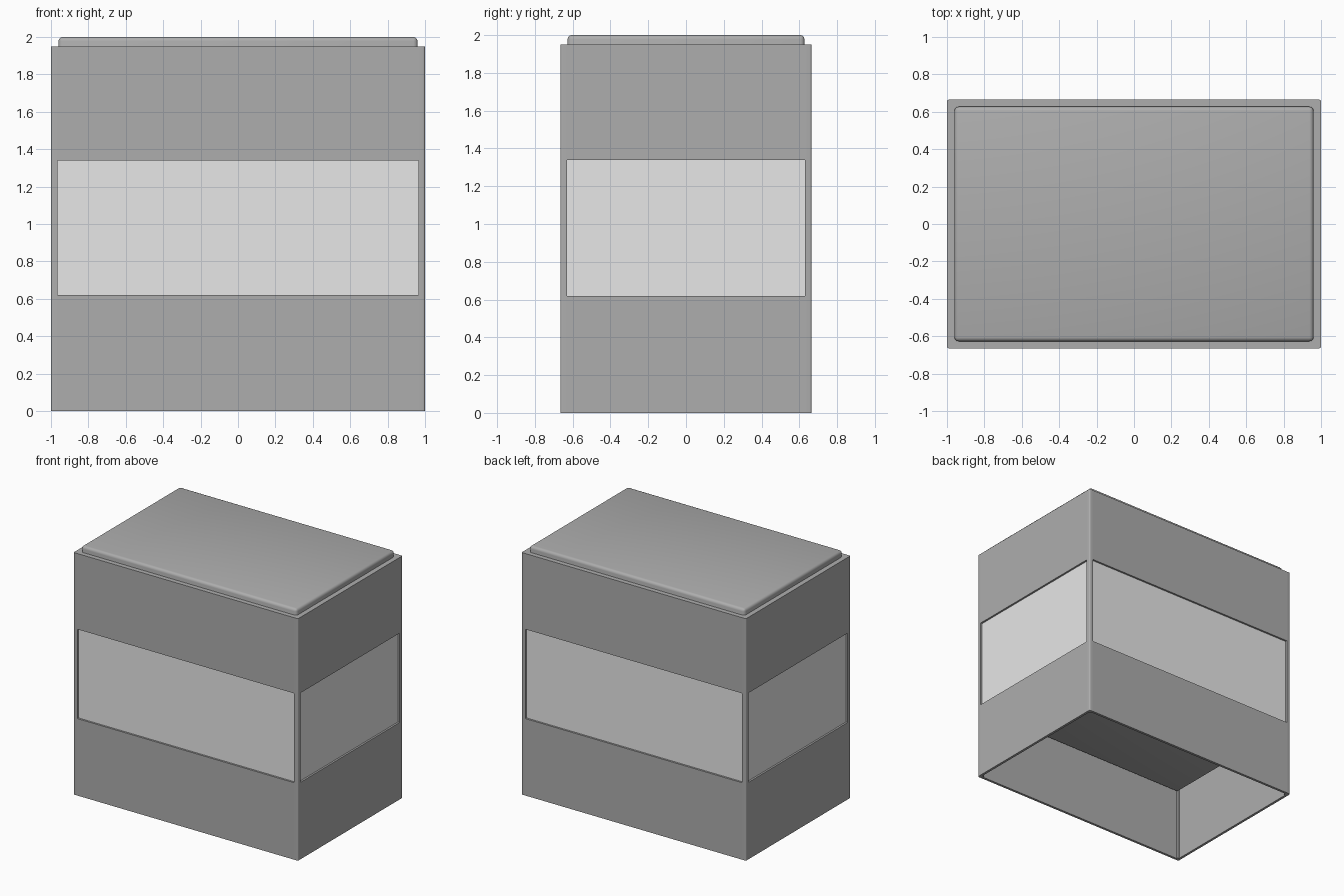
import bpy, bmesh, math
from mathutils import Vector

if "Cube" in bpy.data.objects:
    bpy.data.objects.remove(bpy.data.objects["Cube"])

HX, HY, WALL_TOP, TOP = 1.0, 0.665, 1.95, 2.0
POST = 0.035
SILL, HEAD = 0.62, 1.34


def material(name, value):
    mat = bpy.data.materials.new(name)
    mat.use_nodes = True
    colour = (value, value, value, 1)
    mat.diffuse_color = colour
    mat.node_tree.nodes["Principled BSDF"].inputs["Base Color"].default_value = colour
    return mat


casing = material("mid grey", 0.42)
pane = material("pale grey", 0.8)


def box(name, low, high, mat, bevel=0, segments=3, pick=lambda edge: True):
    """Box between two corners, with chosen edges rounded."""
    low, high = Vector(low), Vector(high)
    bm = bmesh.new()
    bmesh.ops.create_cube(bm, size=1)
    for v in bm.verts:
        v.co = (low + high) / 2 + v.co * (high - low)
    if bevel:
        edges = [e for e in bm.edges if pick(e)]
        bmesh.ops.bevel(bm, geom=edges, offset=bevel, segments=segments,
                        profile=0.5, affect='EDGES')
    mesh = bpy.data.meshes.new(name)
    bm.to_mesh(mesh)
    bm.free()
    mesh.materials.append(mat)
    obj = bpy.data.objects.new(name, mesh)
    bpy.context.collection.objects.link(obj)
    if bevel:
        bpy.ops.object.select_all(action='DESELECT')
        obj.select_set(True)
        bpy.context.view_layer.objects.active = obj
        bpy.ops.object.shade_smooth_by_angle(angle=math.radians(40))
    return obj


# Rounded inner block: its top shows as the lid, its underside as the ceiling
box("inner_block", (-0.96, -0.627, 0.57), (0.96, 0.627, TOP), casing, 0.022)


# Corner posts, rounded only along the outside edge
def outer_edge(edge):
    return all(abs(v.co.x) > HX - 0.001 and abs(v.co.y) > HY - 0.001
               for v in edge.verts)


for sx, side in ((1, "left"), (-1, "right")):
    for sy, end in ((1, "back"), (-1, "front")):
        xs = sorted((sx * HX, sx * (HX - POST)))
        ys = sorted((sy * HY, sy * (HY - POST)))
        box(f"{end}_{side}_post", (xs[0], ys[0], 0), (xs[1], ys[1], WALL_TOP),
            casing, 0.01, pick=outer_edge)

# Each side: lower panel, recessed pane and upper panel
LAYERS = (("lower_panel", 0, SILL, 0, 0.02, casing),
          ("window_pane", SILL, HEAD, 0.015, POST, pane),
          ("upper_panel", HEAD, WALL_TOP, 0, 0.045, casing))
for part, z0, z1, outer, inner, mat in LAYERS:
    for sign, front, side in ((-1, "front", "right"), (1, "back", "left")):
        ys = sorted((sign * (HY - outer), sign * (HY - inner)))
        box(f"{front}_{part}", (POST - HX, ys[0], z0), (HX - POST, ys[1], z1), mat)
        xs = sorted((sign * (HX - outer), sign * (HX - inner)))
        box(f"{side}_{part}", (xs[0], POST - HY, z0), (xs[1], HY - POST, z1), mat)
